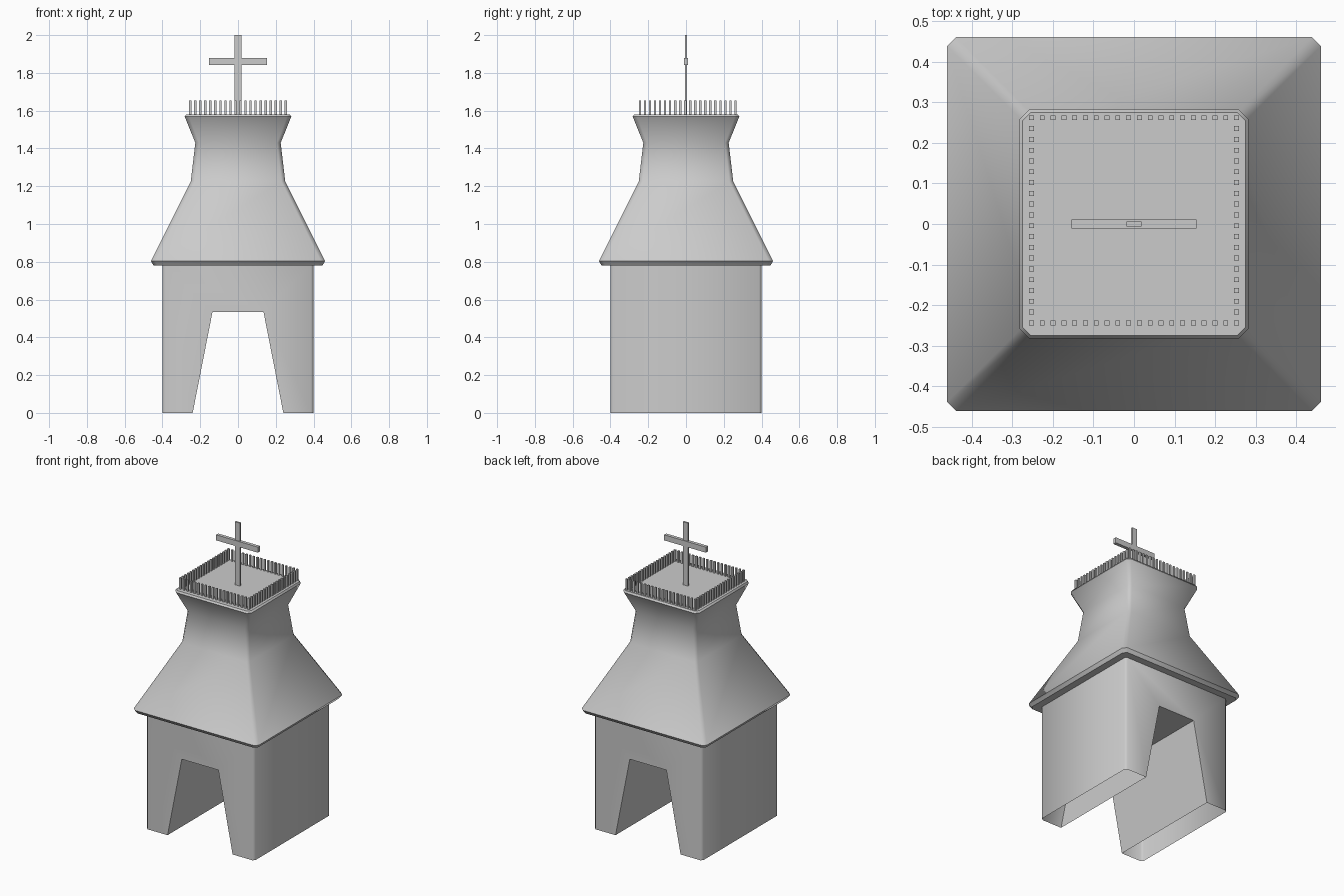
import bpy, bmesh, math

if "Cube" in bpy.data.objects:
    bpy.data.objects.remove(bpy.data.objects["Cube"])


def finish(bm, name, smooth=None):
    bmesh.ops.recalc_face_normals(bm, faces=bm.faces)
    mesh = bpy.data.meshes.new(name)
    bm.to_mesh(mesh)
    bm.free()
    ob = bpy.data.objects.new(name, mesh)
    bpy.context.collection.objects.link(ob)
    if smooth:
        bpy.ops.object.select_all(action='DESELECT')
        ob.select_set(True)
        bpy.context.view_layer.objects.active = ob
        bpy.ops.object.shade_smooth_by_angle(angle=math.radians(smooth))
    return ob


def add_box(bm, center, size):
    verts = bmesh.ops.create_cube(bm, size=1)["verts"]
    bmesh.ops.scale(bm, vec=size, verts=verts)
    bmesh.ops.translate(bm, vec=center, verts=verts)


# Base: archway profile extruded front to back, feet left open underneath
half = [(0.135, 0.535), (0.24, 0), (0.40, 0), (0.40, 0.785)]
profile = half + [(-x, z) for x, z in reversed(half)]
bm = bmesh.new()
face = bm.faces.new([bm.verts.new((x, -0.40, z)) for x, z in profile])
ext = bmesh.ops.extrude_face_region(bm, geom=[face], use_keep_orig=True)
moved = [g for g in ext["geom"] if isinstance(g, bmesh.types.BMVert)]
bmesh.ops.translate(bm, vec=(0, 0.80, 0), verts=moved)
bmesh.ops.recalc_face_normals(bm, faces=bm.faces)
corners = [e for e in bm.edges
           if all(abs(abs(v.co.x) - 0.40) < 1e-4 for v in e.verts)
           and abs(e.verts[0].co.z - e.verts[1].co.z) > 0.5]
bmesh.ops.bevel(bm, geom=corners, offset=0.013, segments=1, affect='EDGES')
feet = [f for f in bm.faces if all(v.co.z < 1e-4 for v in f.verts)]
bmesh.ops.delete(bm, geom=feet, context='FACES')
finish(bm, "archway_base", 50)

# Roof and neck: chamfered square rings (half width, height, chamfer)
rings = [(0.447, 0.78, 0.022), (0.461, 0.803, 0.022), (0.25, 1.225, 0.02),
         (0.226, 1.43, 0.02), (0.282, 1.568, 0.023), (0.275, 1.58, 0.02)]
bm = bmesh.new()
loops = []
for h, z, c in rings:
    k = h - c
    pts = [(h, -k), (h, k), (k, h), (-k, h), (-h, k), (-h, -k), (-k, -h), (k, -h)]
    loops.append([bm.verts.new((x, y, z)) for x, y in pts])
for a, b in zip(loops, loops[1:]):
    for i in range(8):
        j = (i + 1) % 8
        bm.faces.new((a[i], a[j], b[j], b[i]))
bm.faces.new(loops[0])
bm.faces.new(loops[-1])
finish(bm, "flared_roof", 48)

# Railing: twenty square posts along each side of the platform
bm = bmesh.new()
n, r, oy = 20, 0.253, 0.009
for i in range(n):
    for j in range(n):
        if i in (0, n - 1) or j in (0, n - 1):
            x = -r + 2 * r * i / (n - 1)
            y = -r + 2 * r * j / (n - 1) + oy
            add_box(bm, (x, y, 1.616), (0.012, 0.012, 0.078))
finish(bm, "railing_posts")

# Cross: thin upright and a slightly thicker arm
bm = bmesh.new()
add_box(bm, (0, 0, 1.788), (0.037, 0.013, 0.424))
finish(bm, "cross_upright")
bm = bmesh.new()
add_box(bm, (0, 0, 1.86), (0.308, 0.022, 0.037))
finish(bm, "cross_arm")
